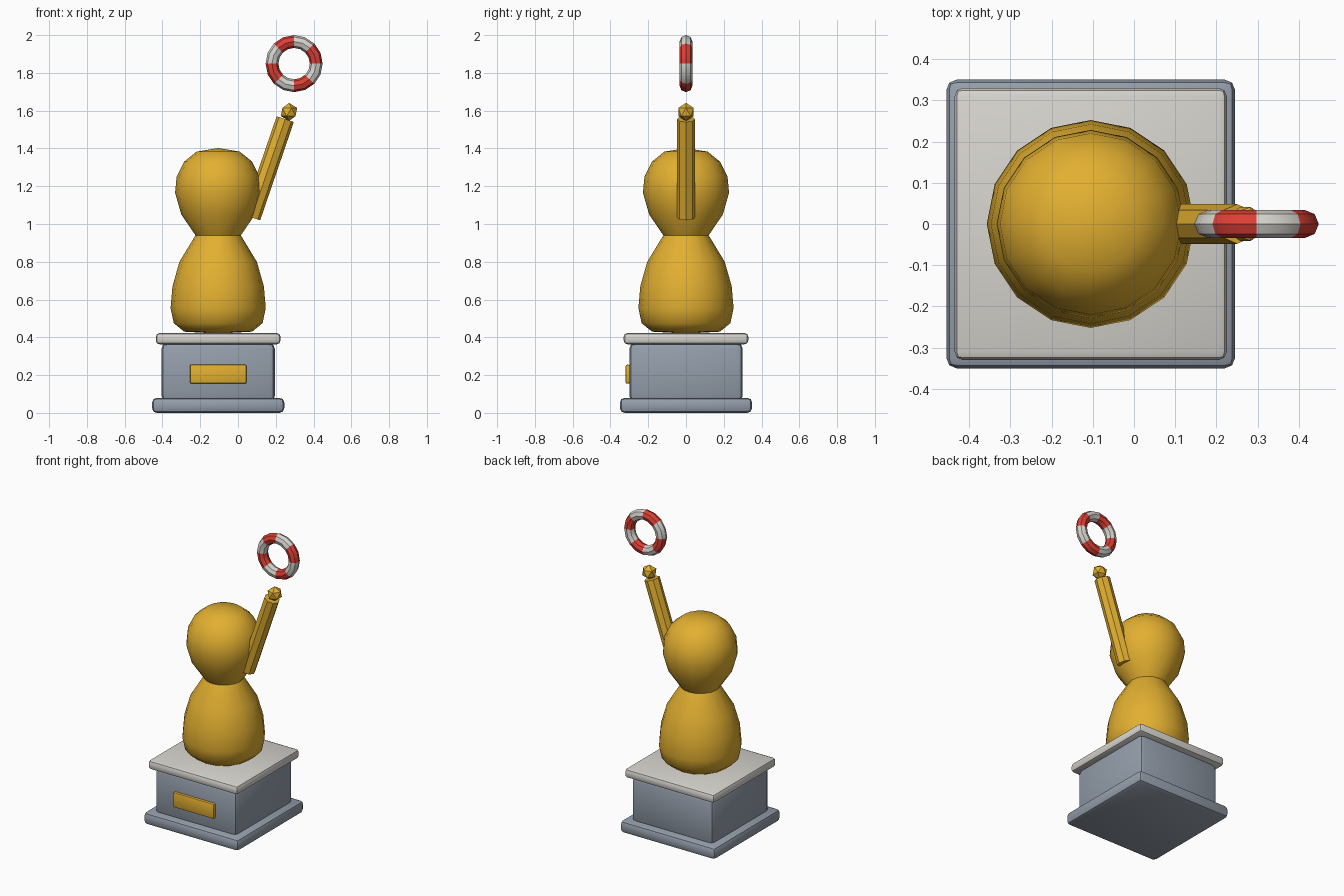
import bpy, bmesh, math
from mathutils import Vector

if "Cube" in bpy.data.objects:
    bpy.data.objects.remove(bpy.data.objects["Cube"])

CX = -0.105  # axis of the statue and its plinth


def material(name, rgb):
    m = bpy.data.materials.new(name)
    m.diffuse_color = (*rgb, 1)
    m.use_nodes = True
    m.node_tree.nodes["Principled BSDF"].inputs["Base Color"].default_value = m.diffuse_color
    return m


gold = material("gold", (0.76, 0.43, 0.03))
stone = material("grey stone", (0.30, 0.345, 0.41))
white = material("off white", (0.68, 0.66, 0.62))
red = material("red", (0.72, 0.05, 0.035))


def finish(name, mat, angle=30):
    ob = bpy.context.object
    ob.name = name
    ob.data.materials.append(mat)
    if angle:
        bpy.ops.object.shade_smooth_by_angle(angle=math.radians(angle))
    return ob


def box(name, mat, size, centre, bevel):
    bpy.ops.mesh.primitive_cube_add(size=1, location=centre)
    ob = bpy.context.object
    ob.scale = size
    bpy.ops.object.transform_apply(location=False, rotation=False)
    mod = ob.modifiers.new("bevel", 'BEVEL')
    mod.width, mod.segments = bevel, 2
    bpy.ops.object.modifier_apply(modifier=mod.name)
    return finish(name, mat)


# Plinth
box("plinth_base", stone, (0.70, 0.70, 0.08), (CX, 0, 0.04), 0.025)
box("plinth_block", stone, (0.60, 0.60, 0.31), (CX, 0, 0.215), 0.03)
box("plinth_cap", white, (0.66, 0.66, 0.06), (CX, 0, 0.393), 0.02)
box("plaque", gold, (0.30, 0.024, 0.10), (CX, -0.308, 0.205), 0.008)

# Figure: turned profile of body, neck and head (radius, height)
profile = [(0, 0.42), (0.18, 0.43), (0.235, 0.475), (0.252, 0.555), (0.242, 0.67),
           (0.205, 0.80), (0.12, 0.94), (0.195, 1.05), (0.228, 1.165),
           (0.22, 1.25), (0.18, 1.33), (0.115, 1.383), (0, 1.402)]
bm = bmesh.new()
verts = [bm.verts.new((r, 0, z)) for r, z in profile]
edges = [bm.edges.new(p) for p in zip(verts, verts[1:])]
bmesh.ops.spin(bm, geom=verts + edges, cent=(0, 0, 0), axis=(0, 0, 1),
               angle=2 * math.pi, steps=16, use_merge=True)
bmesh.ops.remove_doubles(bm, verts=bm.verts, dist=1e-4)
bmesh.ops.recalc_face_normals(bm, faces=bm.faces)
mesh = bpy.data.meshes.new("figure")
bm.to_mesh(mesh)
bm.free()
figure = bpy.data.objects.new("figure", mesh)
figure.location.x = CX
bpy.context.collection.objects.link(figure)
bpy.context.view_layer.objects.active = figure
figure.select_set(True)
finish("figure", gold, 40)

# Raised arm and hand
a, b = Vector((0.072, 0, 1.035)), Vector((0.25, 0, 1.555))
bpy.ops.mesh.primitive_cylinder_add(vertices=8, radius=0.048, depth=(b - a).length,
                                    location=(a + b) / 2,
                                    rotation=(0, math.atan2(b.x - a.x, b.z - a.z), 0))
finish("arm", gold, 0)
bpy.ops.mesh.primitive_ico_sphere_add(subdivisions=1, radius=0.048, location=(0.27, 0, 1.593))
finish("hand", gold, 0)

# Striped ring: colour alternates every eighth of a turn
bpy.ops.mesh.primitive_torus_add(major_segments=16, minor_segments=8,
                                 major_radius=0.117, minor_radius=0.034,
                                 location=(0.297, 0, 1.849), rotation=(math.pi / 2, 0, 0))
ring = finish("ring", red)
ring.data.materials.append(white)
for p in ring.data.polygons:
    turn = math.atan2(p.center.y, p.center.x) % (2 * math.pi)
    p.material_index = int(turn / (math.pi / 4)) % 2
